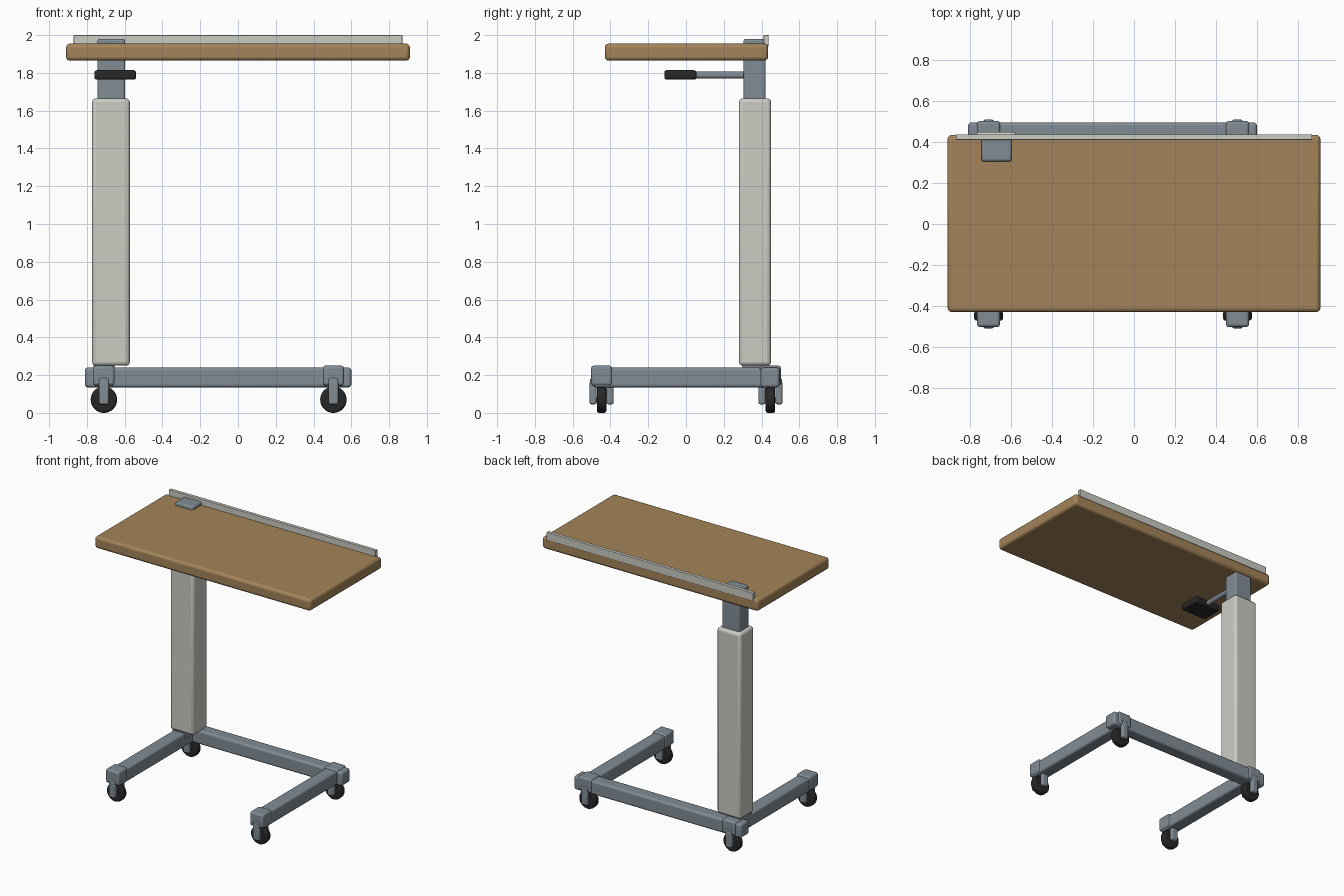
import bpy
from math import radians

cube = bpy.data.objects.get("Cube")
if cube:
    bpy.data.objects.remove(cube, do_unlink=True)


def material(name, rgb):
    m = bpy.data.materials.new(name)
    m.use_nodes = True
    m.diffuse_color = (*rgb, 1)
    m.node_tree.nodes["Principled BSDF"].inputs["Base Color"].default_value = (*rgb, 1)
    return m


wood = material("wood", (0.37, 0.23, 0.10))
steel = material("blue grey steel", (0.22, 0.26, 0.30))
cream = material("pale grey", (0.60, 0.61, 0.55))
black = material("black rubber", (0.02, 0.02, 0.02))


def finish(obj, name, mat, bevel, segments=3):
    obj.name = name
    obj.data.materials.append(mat)
    bpy.ops.object.transform_apply(location=False, rotation=True, scale=True)
    if bevel:
        mod = obj.modifiers.new("rounded edges", "BEVEL")
        mod.width = bevel
        mod.segments = segments
        mod.limit_method = "ANGLE"
        mod.angle_limit = radians(40)
    bpy.ops.object.shade_smooth_by_angle(angle=radians(35))
    return obj


def box(name, x, y, z, mat, bevel=0.01):
    """Rounded box from its (min, max) extents on each axis."""
    spans = (x, y, z)
    bpy.ops.mesh.primitive_cube_add(size=1, location=[(a + b) / 2 for a, b in spans])
    obj = bpy.context.object
    obj.scale = [b - a for a, b in spans]
    return finish(obj, name, mat, bevel)


def rod(name, centre, radius, length, mat, bevel=0.0):
    """Cylinder lying along y."""
    bpy.ops.mesh.primitive_cylinder_add(vertices=40, radius=radius, depth=length,
                                        location=centre, rotation=(radians(90), 0, 0))
    return finish(bpy.context.object, name, mat, bevel)


def around(c, half):
    return (c - half, c + half)


# Table top with its rear lip
box("table_top", (-0.91, 0.91), (-0.43, 0.435), (1.865, 1.955), wood, 0.02)
box("rear_lip", (-0.87, 0.87), (0.411, 0.437), (1.94, 2.0), cream, 0.003)

# Telescopic column, its top passing through the table top
box("inner_post", (-0.745, -0.597), (0.305, 0.422), (1.6, 1.98), steel, 0.012)
box("outer_column", (-0.772, -0.573), (0.28, 0.45), (0.25, 1.665), cream, 0.02)
box("column_foot", (-0.765, -0.655), (0.30, 0.44), (0.2, 0.26), steel, 0.008)

# Height release lever
rod("lever_rod", (-0.65, 0.18, 1.788), 0.019, 0.28, steel)
box("lever_paddle", (-0.76, -0.54), (-0.115, 0.055), (1.764, 1.814), black, 0.012)

# Base frame
box("rear_rail", (-0.81, 0.60), (0.395, 0.495), (0.135, 0.24), steel, 0.015)
for side, cx in (("right", -0.71), ("left", 0.505)):
    box(f"{side}_rail", around(cx, 0.05), (-0.49, 0.49), (0.135, 0.24), steel, 0.015)

    # Corner caps and casters
    for end, cy, half in (("front", -0.447, 0.056), ("rear", 0.447, 0.056)):
        name = f"{side}_{end}"
        outward = -1 if end == "front" else 1
        box(name + "_cap", around(cx, 0.056), around(cy, half), (0.145, 0.25), steel, 0.014)
        rod(name + "_wheel", (cx, cy, 0.07), 0.07, 0.05, black, 0.012)
        rod(name + "_axle", (cx, cy, 0.07), 0.014, 0.11, steel)
        box(name + "_fork_crown", around(cx, 0.026), around(cy, 0.06), (0.138, 0.185), steel, 0.008)
        for part, s in (("outer", outward), ("inner", -outward)):
            box(f"{name}_{part}_fork", around(cx, 0.026), around(cy + s * 0.045, 0.018),
                (0.045, 0.17), steel, 0.01)
